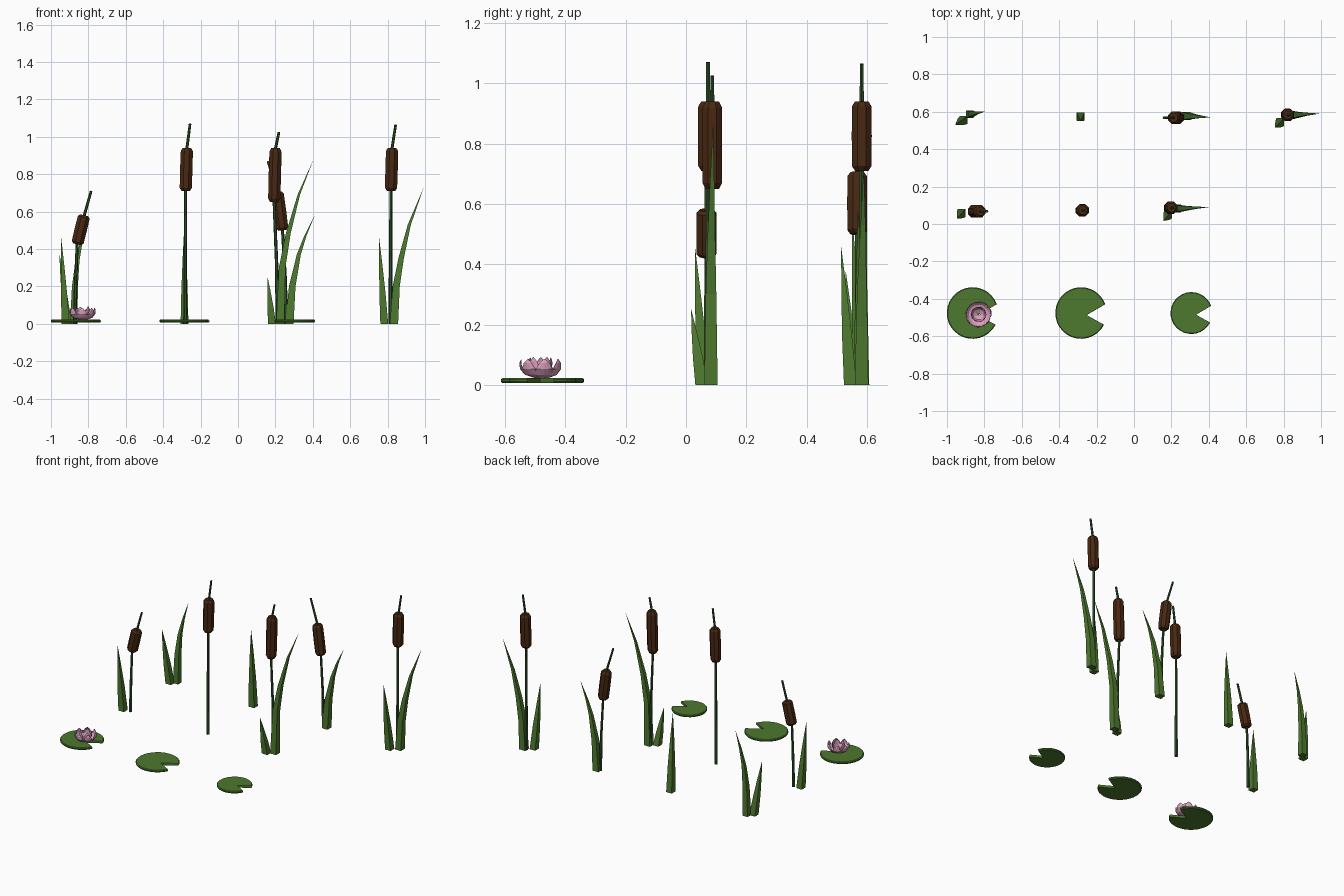
import bpy, bmesh
from math import sin, cos, pi, radians
from mathutils import Vector

cube = bpy.data.objects.get("Cube")
if cube:
    bpy.data.objects.remove(cube, do_unlink=True)


def material(name, rgb):
    m = bpy.data.materials.new(name)
    m.use_nodes = True
    m.diffuse_color = (*rgb, 1)
    m.node_tree.nodes["Principled BSDF"].inputs["Base Color"].default_value = (*rgb, 1)
    return m


LEAF = material("leaf green", (0.075, 0.19, 0.028))
STEM = material("stem dark green", (0.03, 0.085, 0.025))
BROWN = material("seed head brown", (0.066, 0.021, 0.006))
PINK = material("petal pink", (0.72, 0.36, 0.52))


def finish(bm, name, mat):
    bmesh.ops.recalc_face_normals(bm, faces=bm.faces)
    mesh = bpy.data.meshes.new(name)
    bm.to_mesh(mesh)
    bm.free()
    mesh.materials.append(mat)
    obj = bpy.data.objects.new(name, mesh)
    bpy.context.scene.collection.objects.link(obj)
    return obj


def loft(name, rings, mat):
    """Skin a list of closed rings and cap both ends."""
    bm = bmesh.new()
    loops = [[bm.verts.new(p) for p in ring] for ring in rings]
    n = len(loops[0])
    for a, b in zip(loops, loops[1:]):
        for i in range(n):
            j = (i + 1) % n
            bm.faces.new((a[i], a[j], b[j], b[i]))
    bm.faces.new(loops[0][::-1])
    bm.faces.new(loops[-1])
    return finish(bm, name, mat)


def tube(name, points, radii, sides, mat):
    """Round tube whose rings stand square to the path."""
    pts = [Vector(p) for p in points]
    rings = []
    for i, (p, r) in enumerate(zip(pts, radii)):
        d = pts[min(i + 1, len(pts) - 1)] - pts[max(i - 1, 0)]
        q = d.to_track_quat('Z', 'Y')
        rings.append([p + q @ Vector((r * cos(2 * pi * (k + 0.5) / sides),
                                      r * sin(2 * pi * (k + 0.5) / sides), 0))
                      for k in range(sides)])
    return loft(name, rings, mat)


def cattail(name, y, base_x, low, high, tip):
    """Stem with a chamfered seed head between low and high, given as (x, z)."""
    base = Vector((base_x, y, 0))
    lo, hi, end = (Vector((x, y, z)) for x, z in (low, high, tip))
    mid = base.lerp(lo, 0.5)
    mid.x += (base_x - lo.x) * 0.2
    tube(name + "_stem", [base, mid, lo, hi, end],
         [0.011, 0.009, 0.008, 0.008, 0.007], 6, STEM)
    tube(name + "_seed_head", [lo.lerp(hi, t) for t in (0, 0.07, 0.5, 0.93, 1)],
         [0.024, 0.035, 0.036, 0.035, 0.024], 8, BROWN)


def leaf(name, points, width=0.044):
    """Four-sided blade that tapers to a point along its path."""
    top = points[-1][2]
    corners = ((-1, -1), (1, -1), (1, 1), (-1, 1))
    rings = []
    for x, y, z in points:
        h = max(0.01, 1 - (z / top) ** 1.5) * width / 2
        rings.append([(x + sx * h, y + sy * h, z) for sx, sy in corners])
    return loft(name, rings, LEAF)


def short_leaf(name, base, tip):
    a, b = Vector((*base, 0)), Vector(tip)
    leaf(name, [a.lerp(b, t) for t in (0, 0.35, 0.7, 1)], 0.042)


# Cattails
cattail("front_right_cattail", 0.068, -0.872, (-0.86, 0.425), (-0.822, 0.58), (-0.785, 0.71))
cattail("front_middle_cattail", 0.073, -0.282, (-0.28, 0.71), (-0.273, 0.94), (-0.256, 1.07))
cattail("front_left_cattail", 0.087, 0.212, (0.193, 0.65), (0.201, 0.94), (0.219, 1.025))
cattail("back_middle_cattail", 0.568, 0.258, (0.238, 0.50), (0.211, 0.705), (0.16, 0.87))
cattail("back_left_cattail", 0.583, 0.815, (0.818, 0.71), (0.824, 0.94), (0.843, 1.065))

# Tall arching leaves
leaf("front_left_tall_leaf", [(0.226, 0.083, 0), (0.236, 0.083, 0.3), (0.268, 0.084, 0.48),
                              (0.325, 0.087, 0.69), (0.4, 0.09, 0.87)])
leaf("back_middle_tall_leaf", [(0.275, 0.578, 0), (0.29, 0.577, 0.2), (0.325, 0.575, 0.37),
                               (0.36, 0.573, 0.47), (0.41, 0.57, 0.58)])
leaf("back_left_tall_leaf", [(0.834, 0.583, 0), (0.846, 0.583, 0.2), (0.872, 0.584, 0.35),
                             (0.916, 0.587, 0.53), (0.992, 0.59, 0.727)])
leaf("back_right_tall_leaf", [(-0.878, 0.588, 0), (-0.872, 0.588, 0.2), (-0.858, 0.59, 0.34),
                              (-0.835, 0.595, 0.45), (-0.8, 0.6, 0.57)], 0.04)

# Short straight leaves
short_leaf("front_right_short_leaf", (-0.922, 0.058), (-0.945, 0.03, 0.455))
short_leaf("front_left_short_leaf", (0.182, 0.052), (0.158, 0.017, 0.25))
short_leaf("back_left_short_leaf", (0.782, 0.545), (0.755, 0.515, 0.455))
short_leaf("back_right_short_leaf", (-0.91, 0.556), (-0.955, 0.53, 0.375))
short_leaf("back_single_leaf", (-0.286, 0.575), (-0.286, 0.552, 0.54))


# Lily pads, notched on the left
def lily_pad(name, x, y, r, sides=26):
    start, end = radians(20), radians(360 - 27)
    outline = [(0.22, -0.08)] + [
        (cos(start + (end - start) * i / sides), sin(start + (end - start) * i / sides))
        for i in range(sides + 1)]
    levels = ((0.965, 0.006), (1, 0.011), (1, 0.018), (0.965, 0.022))
    return loft(name, [[(x + r * s * u, y + r * s * v, z) for u, v in outline]
                       for s, z in levels], LEAF)


lily_pad("right_lily_pad", -0.863, -0.476, 0.138)
lily_pad("middle_lily_pad", -0.283, -0.476, 0.138)
lily_pad("left_lily_pad", 0.307, -0.476, 0.112)


# Water lily petals: cupped, pointed blades in two rings
def petal(bm, angle, reach, height, width):
    profile = ((0.2, 0, 0.35), (0.75, 0.2, 0.85), (0.97, 0.5, 1),
               (1, 0.8, 0.6), (0.92, 1, 0.04))
    rows = []
    for out, up, wide in profile:
        row = []
        for side in (-1, -0.5, 0, 0.5, 1):
            rad = reach * out - 0.25 * width * wide * side * side
            across = width * wide * side
            row.append(bm.verts.new((-0.832 + rad * cos(angle) - across * sin(angle),
                                     -0.483 + rad * sin(angle) + across * cos(angle),
                                     0.021 + height * up)))
        rows.append(row)
    for a, b in zip(rows, rows[1:]):
        for i in range(len(a) - 1):
            bm.faces.new((a[i], a[i + 1], b[i + 1], b[i]))


for name, count, reach, height, width, turn in (
        ("outer_petals", 7, 0.07, 0.064, 0.028, 0.2),
        ("inner_petals", 5, 0.04, 0.07, 0.023, 0.6)):
    bm = bmesh.new()
    for i in range(count):
        petal(bm, turn + 2 * pi * i / count, reach, height, width)
    flower = finish(bm, name, PINK)
    thick = flower.modifiers.new("Thickness", 'SOLIDIFY')
    thick.thickness = 0.002
